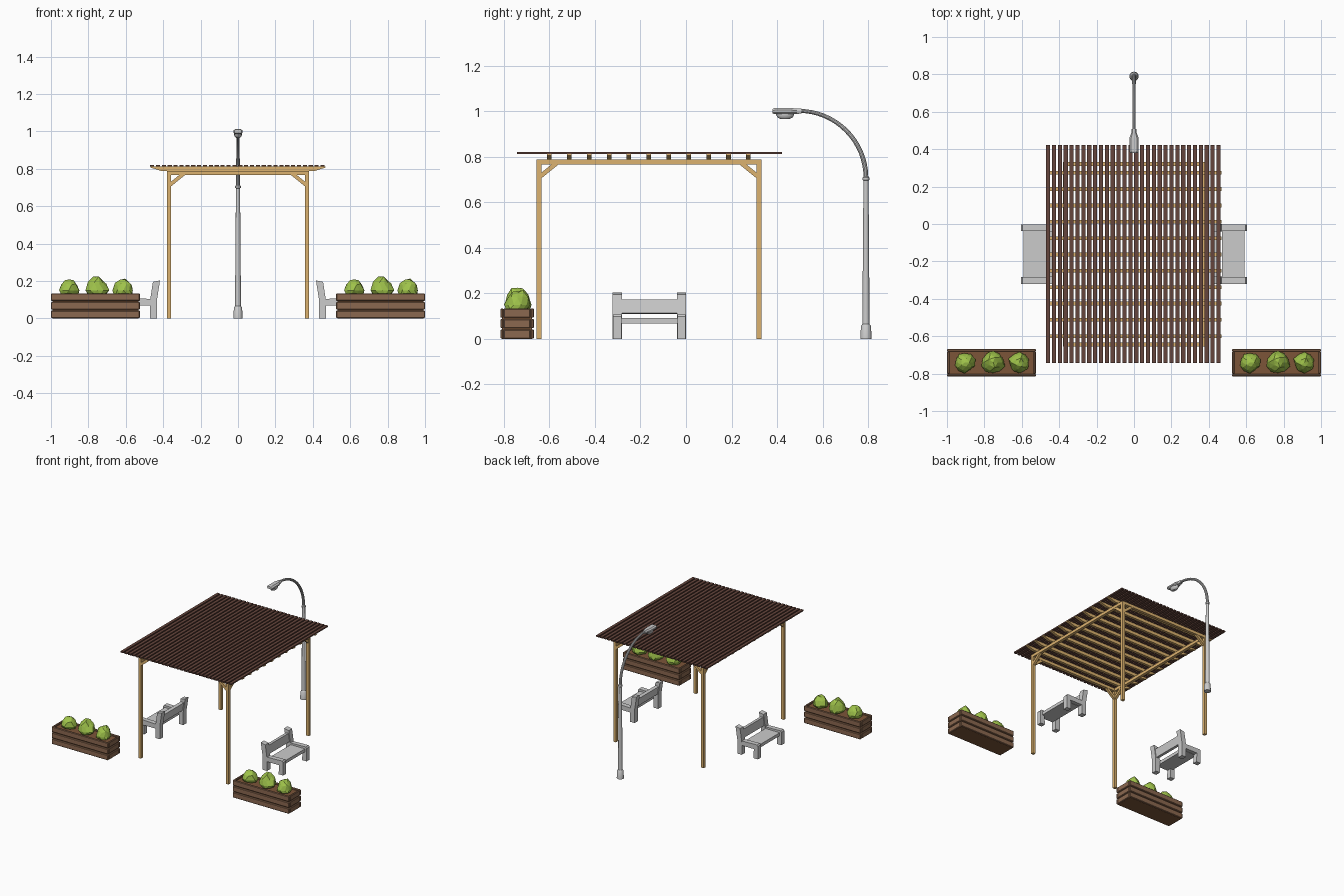
import bpy, bmesh, random
from math import sin, cos, pi
from mathutils import Vector

if "Cube" in bpy.data.objects:
    bpy.data.objects.remove(bpy.data.objects["Cube"])


def material(name, rgb):
    m = bpy.data.materials.new(name)
    m.diffuse_color = (*rgb, 1)
    m.use_nodes = True
    m.node_tree.nodes["Principled BSDF"].inputs["Base Color"].default_value = m.diffuse_color
    return m


PINE = material("pine", (0.72, 0.45, 0.16))
SLAT = material("dark_wood", (0.13, 0.06, 0.045))
PLANK = material("planter_wood", (0.26, 0.14, 0.08))
SOIL = material("soil", (0.20, 0.09, 0.04))
LEAF = material("leaf", (0.35, 0.55, 0.07))


def finish(name, bm, mat=None, smooth=False):
    bmesh.ops.recalc_face_normals(bm, faces=bm.faces)
    me = bpy.data.meshes.new(name)
    bm.to_mesh(me)
    bm.free()
    ob = bpy.data.objects.new(name, me)
    bpy.context.collection.objects.link(ob)
    if mat:
        me.materials.append(mat)
    if smooth:
        bpy.ops.object.select_all(action='DESELECT')
        ob.select_set(True)
        bpy.context.view_layer.objects.active = ob
        bpy.ops.object.shade_smooth_by_angle(angle=0.6)
    return ob


def loft(bm, rings):
    """Skin a list of equally sized point rings and cap both ends."""
    vs = [[bm.verts.new(p) for p in r] for r in rings]
    n = len(vs[0])
    for a, b in zip(vs, vs[1:]):
        for i in range(n):
            bm.faces.new((a[i], a[(i + 1) % n], b[(i + 1) % n], b[i]))
    bm.faces.new(vs[0])
    bm.faces.new(vs[-1])


def box(bm, x0, x1, y0, y1, z0, z1):
    loft(bm, [[(x0, y0, z), (x1, y0, z), (x1, y1, z), (x0, y1, z)] for z in (z0, z1)])


def prism(bm, profile, axis, a, b):
    """Extrude a (u, z) profile along x or y."""
    loft(bm, [[(u, t, z) if axis == 'y' else (t, u, z) for u, z in profile] for t in (a, b)])


# Pergola posts and corner braces
PX, PY0, PY1, H = 0.369, -0.645, 0.32, 0.011
posts, braces = bmesh.new(), bmesh.new()
for sx in (-1, 1):
    for y, sy in ((PY0, 1), (PY1, -1)):
        x = sx * PX
        box(posts, x - H, x + H, y - H, y + H, 0, 0.768)
        shape = [(0.01, 0.705), (0.01, 0.73), (0.057, 0.768), (0.088, 0.768)]
        prism(braces, [(x - sx * u, z) for u, z in shape], 'y', y - 0.009, y + 0.009)
        prism(braces, [(y + sy * u, z) for u, z in shape], 'x', x - 0.009, x + 0.009)
finish("pergola_posts", posts, PINE)
finish("pergola_braces", braces, PINE)

# Perimeter beams
beams = bmesh.new()
for x in (-PX, PX):
    box(beams, x - H, x + H, PY0 - H, PY1 + H, 0.766, 0.788)
for y in (PY0, PY1):
    box(beams, -PX + H, PX - H, y - H, y + H, 0.766, 0.788)
finish("perimeter_beams", beams, PINE)

# Rafters with slanted ends
rafters = bmesh.new()
for i in range(11):
    y = -0.6 + i * 0.0874
    prism(rafters, [(-0.41, 0.788), (0.41, 0.788), (0.467, 0.806), (0.467, 0.811),
                    (-0.467, 0.811), (-0.467, 0.806)], 'y', y - 0.01, y + 0.01)
finish("rafters", rafters, PINE)

# Roof slats
slats = bmesh.new()
for i in range(30):
    x = -0.47 + i * 0.0314
    box(slats, x, x + 0.022, -0.742, 0.422, 0.811, 0.821)
finish("roof_slats", slats, SLAT)

# Benches, backs turned toward the pergola
back_leg = [(0.433, 0), (0.47, 0), (0.47, 0.095), (0.455, 0.195), (0.417, 0.203), (0.433, 0.1)]
for side, s in (("left", -1), ("right", 1)):
    def flip(profile):
        return [(s * u, z) for u, z in profile]
    frame = bmesh.new()
    for y in (-0.322, -0.04):
        prism(frame, flip(back_leg), 'y', y, y + 0.04)
        prism(frame, flip([(0.46, 0.07), (0.57, 0.07), (0.566, 0), (0.604, 0),
                           (0.604, 0.098), (0.596, 0.108), (0.46, 0.104)]), 'y', y + 0.002, y + 0.038)
    finish(side + "_bench_frame", frame)
    bm = bmesh.new()
    prism(bm, flip([(0.47, 0.068), (0.59, 0.068), (0.59, 0.092), (0.47, 0.092)]), 'y', -0.29, -0.03)
    finish(side + "_bench_seat", bm)
    bm = bmesh.new()
    prism(bm, flip([(0.438, 0.11), (0.462, 0.113), (0.453, 0.174), (0.428, 0.171)]), 'y', -0.29, -0.03)
    finish(side + "_bench_back", bm)

# Planters with stacked planks, soil and faceted shrubs
Y0, Y1 = -0.815, -0.668
for side, x0 in (("left", -1.0), ("right", 0.524)):
    x1 = x0 + 0.476
    planks = bmesh.new()
    for i in range(3):
        z0, z1, t = 0.001 + i * 0.046, 0.042 + i * 0.046, 0.014
        for a in ((x0, x1, Y0, Y0 + t), (x0, x1, Y1 - t, Y1),
                  (x0, x0 + t, Y0 + t, Y1 - t), (x1 - t, x1, Y0 + t, Y1 - t)):
            box(planks, *a, z0, z1)
    ob = finish(side + "_planter_planks", planks, PLANK)
    bev = ob.modifiers.new("bevel", 'BEVEL')
    bev.width, bev.segments = 0.004, 1
    bm = bmesh.new()
    box(bm, x0 + 0.008, x1 - 0.008, Y0 + 0.008, Y1 - 0.008, 0, 0.122)
    finish(side + "_planter_soil", bm, SOIL)
    random.seed(4)
    for k, (cx, rx, top) in enumerate(((0.096, 0.056, 0.212), (0.247, 0.064, 0.23), (0.388, 0.058, 0.22))):
        bm = bmesh.new()
        bmesh.ops.create_icosphere(bm, subdivisions=2, radius=1)
        for v in bm.verts:
            n = v.co.copy()
            n *= random.uniform(0.86, 1.08)
            taper = 1 - 0.25 * max(n.z, 0)
            v.co = Vector((x0 + cx + n.x * rx * taper, -0.74 + n.y * rx * taper,
                           0.15 + n.z * (top - 0.15 if n.z > 0 else 0.04)))
        finish(f"{side}_shrub_{k + 1}", bm, LEAF)

# Street lamp pole with base and collar
LY = 0.79
bm = bmesh.new()
loft(bm, [[(r * cos(i * pi / 6), LY + r * sin(i * pi / 6), z) for i in range(12)]
          for r, z in ((0.025, 0), (0.022, 0.057), (0.016, 0.065), (0.011, 0.695),
                       (0.015, 0.698), (0.015, 0.708), (0.009, 0.715))])
finish("lamp_pole", bm, smooth=True)

# Curved lamp arm
bm = bmesh.new()
rings = []
for k in range(17):
    t = k / 16 * pi / 2
    r = 0.0105 - 0.002 * k / 16
    out = Vector((0, cos(t), sin(t)))
    c = Vector((0, 0.495 + 0.295 * cos(t), 0.706 + 0.295 * sin(t)))
    rings.append([c + r * (out * cos(j * pi / 5) + Vector((1, 0, 0)) * sin(j * pi / 5)) for j in range(10)])
loft(bm, rings)
finish("lamp_arm", bm, smooth=True)

# Lamp head with neck and lens
bm = bmesh.new()
sec = [(1, -0.5), (1, 0.3), (0.6, 1), (-0.6, 1), (-1, 0.3), (-1, -0.5), (-0.7, -1), (0.7, -1)]
loft(bm, [[(u * w, y, 1.0 + v * h) for u, v in sec]
          for y, w, h in ((0.38, 0.020, 0.009), (0.388, 0.025, 0.013), (0.46, 0.025, 0.013),
                          (0.487, 0.014, 0.012), (0.507, 0.012, 0.011))])
finish("lamp_head", bm)
bm = bmesh.new()
loft(bm, [[(0.021 * f * cos(i * pi / 6), 0.435 + 0.039 * f * sin(i * pi / 6), z) for i in range(12)]
          for f, z in ((1, 0.99), (1, 0.982), (0.85, 0.972), (0.5, 0.965))])
finish("lamp_lens", bm, smooth=True)
